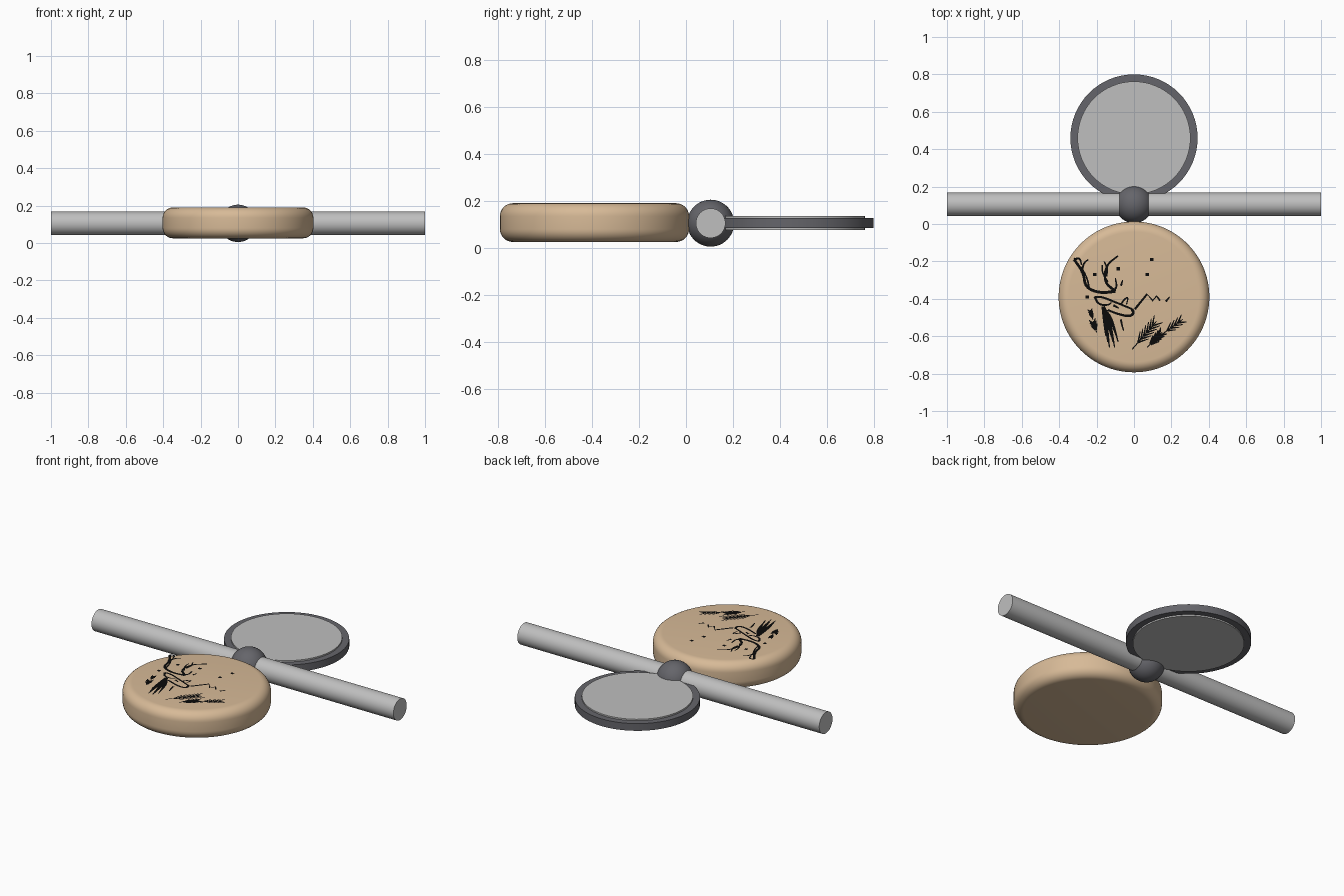
import bpy
import bmesh
from math import radians, cos, sin, pi
from mathutils import Vector

cube = bpy.data.objects.get("Cube")
if cube:
    bpy.data.objects.remove(cube, do_unlink=True)


def material(name, color):
    mat = bpy.data.materials.new(name)
    mat.use_nodes = True
    mat.diffuse_color = (*color, 1)
    mat.node_tree.nodes["Principled BSDF"].inputs["Base Color"].default_value = (*color, 1)
    return mat


WOOD = material("light wood", (0.68, 0.49, 0.31))
STEEL = material("pale steel", (0.52, 0.52, 0.52))
DARK = material("dark metal", (0.13, 0.13, 0.145))
INK = material("black ink", (0.003, 0.003, 0.003))

AXIS = 0.105       # height of the rod axis
FACE = 0.19        # top of the wooden disc


def finish(name, mat):
    obj = bpy.context.object
    obj.name = name
    obj.data.materials.append(mat)
    bpy.ops.object.shade_smooth_by_angle(angle=radians(35))
    return obj


def cylinder(name, mat, radius, depth, loc, rot=(0, 0, 0), sides=64):
    bpy.ops.mesh.primitive_cylinder_add(vertices=sides, radius=radius, depth=depth,
                                        location=loc, rotation=rot)
    return finish(name, mat)


# Rod and the bead around its middle
cylinder("rod", STEEL, 0.063, 2, (0, AXIS, AXIS), (0, pi / 2, 0))
bpy.ops.mesh.primitive_uv_sphere_add(segments=48, ring_count=24, radius=0.1,
                                     location=(0, AXIS, AXIS), rotation=(0, pi / 2, 0))
finish("bead", DARK)

# Round bezel with a slightly proud plate on both sides
cylinder("bezel", DARK, 0.34, 0.043, (0, 0.46, AXIS))
cylinder("bezel_plate", STEEL, 0.302, 0.06, (0, 0.46, AXIS))


# Wooden disc: half section with rounded corners, spun about its centre
def wooden_disc(radius, bottom, top, corner, center):
    bm = bmesh.new()
    section = [(0, bottom)]
    for z, start in ((bottom + corner, -pi / 2), (top - corner, 0)):
        for i in range(9):
            a = start + i * pi / 16
            section.append((radius - corner + corner * cos(a), z + corner * sin(a)))
    section.append((0, top))
    verts = [bm.verts.new((r, 0, z)) for r, z in section]
    edges = [bm.edges.new(pair) for pair in zip(verts, verts[1:])]
    bmesh.ops.spin(bm, geom=verts + edges, cent=(0, 0, 0), axis=(0, 0, 1),
                   angle=2 * pi, steps=96)
    bmesh.ops.remove_doubles(bm, verts=bm.verts, dist=1e-4)
    bmesh.ops.recalc_face_normals(bm, faces=bm.faces)
    mesh = bpy.data.meshes.new("wooden_disc")
    bm.to_mesh(mesh)
    bm.free()
    obj = bpy.data.objects.new("wooden_disc", mesh)
    obj.location = center
    bpy.context.collection.objects.link(obj)
    bpy.ops.object.select_all(action="DESELECT")
    bpy.context.view_layer.objects.active = obj
    obj.select_set(True)
    finish("wooden_disc", WOOD)


wooden_disc(0.403, 0.025, FACE, 0.055, (0, -0.39, 0))

# Drawing on the disc: flat tapered ribbons
ink = bmesh.new()


def soften(points):
    for _ in range(2):
        cut = [points[0]]
        for a, b in zip(points, points[1:]):
            cut += [a.lerp(b, 0.25), a.lerp(b, 0.75)]
        points = cut + [points[-1]]
    return points


def stroke(points, width=0.012, tip=0.006, smooth=True):
    pts = [Vector(p) for p in points]
    if smooth and len(pts) > 2:
        pts = soften(pts)
    rows = []
    for i, p in enumerate(pts):
        along = (pts[min(i + 1, len(pts) - 1)] - pts[max(i - 1, 0)]).normalized()
        half = (width + (tip - width) * i / (len(pts) - 1)) / 2
        side = Vector((-along.y, along.x)) * half
        rows.append([ink.verts.new((*(p + s * side), FACE + 0.0015)) for s in (1, -1)])
    for a, b in zip(rows, rows[1:]):
        ink.faces.new((a[0], a[1], b[1], b[0]))


def dot(x, y, size=0.018):
    stroke([(x - size / 2, y), (x + size / 2, y)], size, size)


def sprig(base, tip, pairs, leaf, width=0.012):
    base, tip = Vector(base), Vector(tip)
    stroke([base, tip], 0.006, 0.005)
    along = (tip - base).normalized()
    side = Vector((-along.y, along.x))
    for i in range(pairs):
        root = base.lerp(tip, 0.25 + 0.7 * i / pairs)
        for s in (1, -1):
            end = root + (along + side * s * 0.6) * leaf
            stroke([root, root.lerp(end, 0.5), end], width, 0.003)


# Antlers
stroke([(-.1, -.36), (-.18, -.37), (-.26, -.34), (-.27, -.26), (-.32, -.19)], 0.016, 0.014)
stroke([(-.32, -.19), (-.29, -.18), (-.28, -.22)], 0.014)
stroke([(-.28, -.26), (-.27, -.21), (-.245, -.19)], 0.014)
stroke([(-.24, -.34), (-.25, -.29), (-.28, -.23)], 0.01)
stroke([(-.1, -.36), (-.16, -.31), (-.15, -.22), (-.085, -.17)], 0.016, 0.008)
stroke([(-.15, -.28), (-.14, -.24), (-.16, -.2)], 0.014)
stroke([(-.14, -.31), (-.17, -.26), (-.17, -.22)], 0.01)
stroke([(-.12, -.36), (-.09, -.34), (-.1, -.29)], 0.014)
stroke([(-.07, -.33), (-.06, -.3)])

# Head, ears and throat
stroke([(-.21, -.39), (-.17, -.39), (-.12, -.41), (-.07, -.43), (-.01, -.455)], 0.012, 0.01)
stroke([(-.21, -.39), (-.19, -.43), (-.14, -.435), (-.12, -.42)], 0.014)
stroke([(-.07, -.43), (-.05, -.4), (-.03, -.39), (-.04, -.43)], 0.01)
stroke([(-.01, -.455), (0, -.48), (-.03, -.495), (-.09, -.48), (-.14, -.46)], 0.016, 0.01)
stroke([(-.11, -.435), (-.08, -.45)], 0.014)
stroke([(-.07, -.51), (-.065, -.54), (-.055, -.57)], 0.012)

# Neck fur: a fan of overlapping strands
for i in range(8):
    f = i / 7
    stroke([(-.165 + .03 * f, -.44 - .05 * f), (-.16 + .045 * f, -.52),
            (-.15 + .065 * f, -.6 - .03 * (i % 3))], 0.02, 0.005)

# Mountain line
stroke([(.005, -.455), (.07, -.375), (.1, -.41), (.12, -.385), (.14, -.41)],
       0.012, 0.01, smooth=False)
stroke([(.17, -.415), (.19, -.39)], 0.012)

# Leaf sprigs
sprig((-.01, -.67), (.12, -.52), 6, 0.05)
sprig((.07, -.66), (.15, -.58), 4, 0.04, 0.02)
sprig((.15, -.59), (.26, -.51), 4, 0.04)
sprig((-.2, -.58), (-.22, -.52), 3, 0.03, 0.016)
sprig((-.22, -.51), (-.235, -.46), 3, 0.02, 0.014)

# Scattered stars
for x, y in ((.095, -.19), (.07, -.27), (-.21, -.27), (-.085, -.24), (-.25, -.39)):
    dot(x, y)

bmesh.ops.recalc_face_normals(ink, faces=ink.faces)
for face in ink.faces:
    face.normal_update()
    if face.normal.z < 0:
        face.normal_flip()
mesh = bpy.data.meshes.new("deer_drawing")
ink.to_mesh(mesh)
ink.free()
drawing = bpy.data.objects.new("deer_drawing", mesh)
drawing.data.materials.append(INK)
bpy.context.collection.objects.link(drawing)
